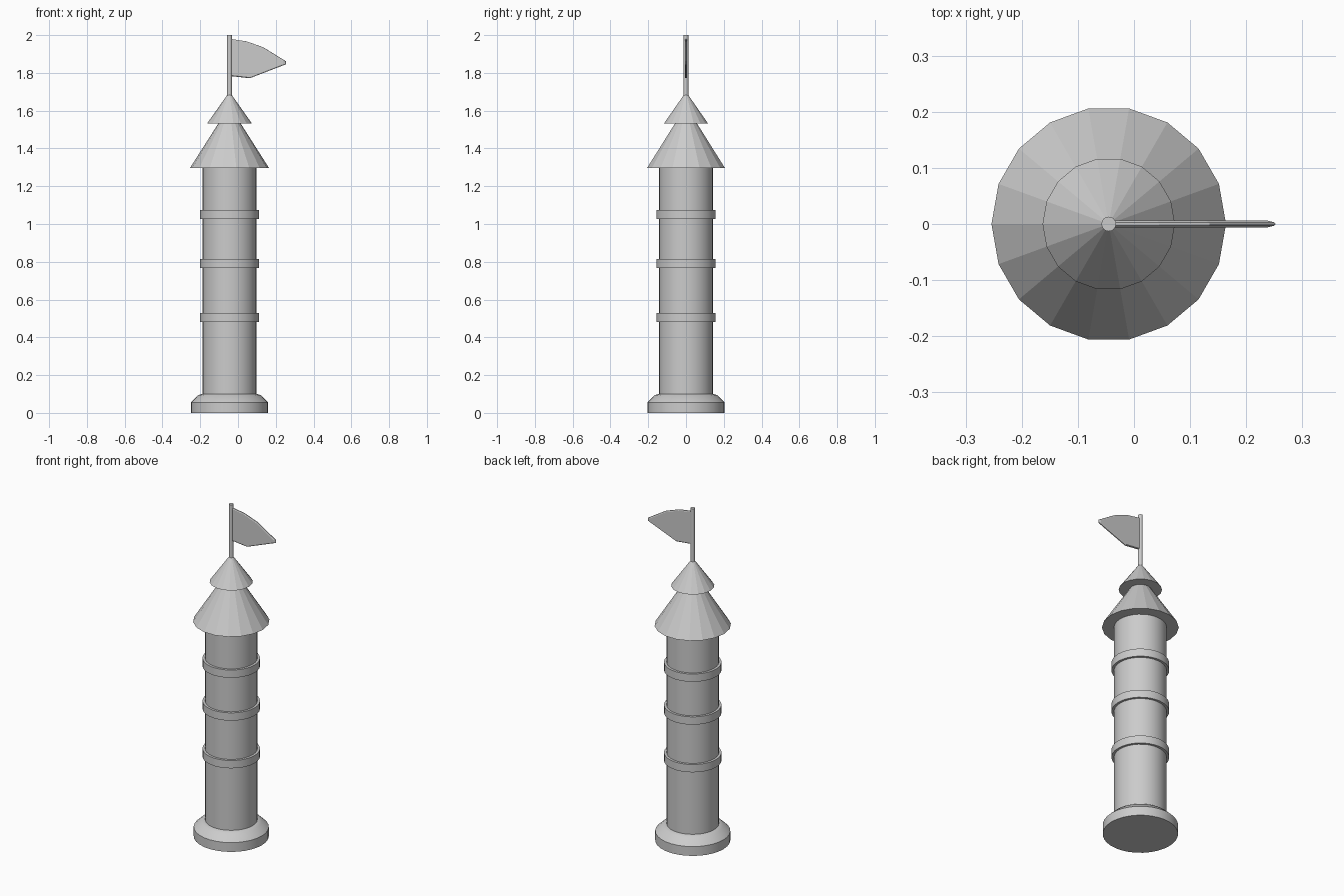
import bpy, bmesh, math

if "Cube" in bpy.data.objects:
    bpy.data.objects.remove(bpy.data.objects["Cube"])

CX = -0.045  # tower axis, offset so the flag fits the centred bounds


def make(name, bm, smooth):
    bmesh.ops.recalc_face_normals(bm, faces=bm.faces)
    mesh = bpy.data.meshes.new(name)
    bm.to_mesh(mesh)
    bm.free()
    ob = bpy.data.objects.new(name, mesh)
    bpy.context.collection.objects.link(ob)
    if smooth:
        bpy.ops.object.select_all(action='DESELECT')
        ob.select_set(True)
        bpy.context.view_layer.objects.active = ob
        bpy.ops.object.shade_smooth_by_angle(angle=math.radians(25))
    return ob


def bridge(bm, a, b):
    n = len(a)
    for i in range(n):
        bm.faces.new((a[i], a[(i + 1) % n], b[(i + 1) % n], b[i]))


def lathe(name, profile, sides, smooth=True):
    """Stack rings of (radius, z) into a capped solid; radius 0 ends in a tip."""
    bm = bmesh.new()
    rings = []
    for r, z in profile:
        if r == 0:
            tip = bm.verts.new((CX, 0, z))
            last = rings[-1]
            for i in range(sides):
                bm.faces.new((last[i], last[(i + 1) % sides], tip))
            break
        rings.append([bm.verts.new((CX + r * math.cos(math.tau * i / sides),
                                    r * math.sin(math.tau * i / sides), z))
                      for i in range(sides)])
    else:
        bm.faces.new(rings[-1])
    bm.faces.new(rings[0])
    for a, b in zip(rings, rings[1:]):
        bridge(bm, a, b)
    return make(name, bm, smooth)


# Base, shaft and trim bands
lathe("base", [(0.205, 0), (0.205, 0.056), (0.165, 0.094), (0.145, 0.101)], 32)
lathe("shaft", [(0.143, 0.05), (0.143, 1.31)], 32)
for i, z in enumerate((0.481, 0.768, 1.026)):
    lathe(f"band_{i + 1}", [(0.157, z), (0.157, z + 0.047)], 32)

# Two-tier faceted roof
lathe("lower_roof", [(0.209, 1.297), (0, 1.625)], 18, smooth=False)
lathe("upper_roof", [(0.118, 1.533), (0, 1.70)], 18, smooth=False)

# Flag pole
lathe("flag_pole", [(0.013, 1.66), (0.013, 2.0)], 16)

# Pennant: outline with thin bevelled rim
outline = [(-0.04, 1.98), (0.045, 1.967), (0.135, 1.935), (0.253, 1.862),
           (0.253, 1.845), (0.063, 1.772), (-0.04, 1.783)]
bm = bmesh.new()
loops = []
for y, s in ((-0.006, 0.95), (-0.003, 0.99), (0.003, 0.99), (0.006, 0.95)):
    loops.append([bm.verts.new((-0.04 + (x + 0.04) * s, y, 1.87 + (z - 1.87) * (s + 0.01)))
                  for x, z in outline])
rim = [bm.verts.new((x, 0, z)) for x, z in outline]
loops.insert(2, rim)
for a, b in zip(loops, loops[1:]):
    bridge(bm, a, b)
bm.faces.new(loops[0])
bm.faces.new(loops[-1])
make("pennant", bm, smooth=False)
